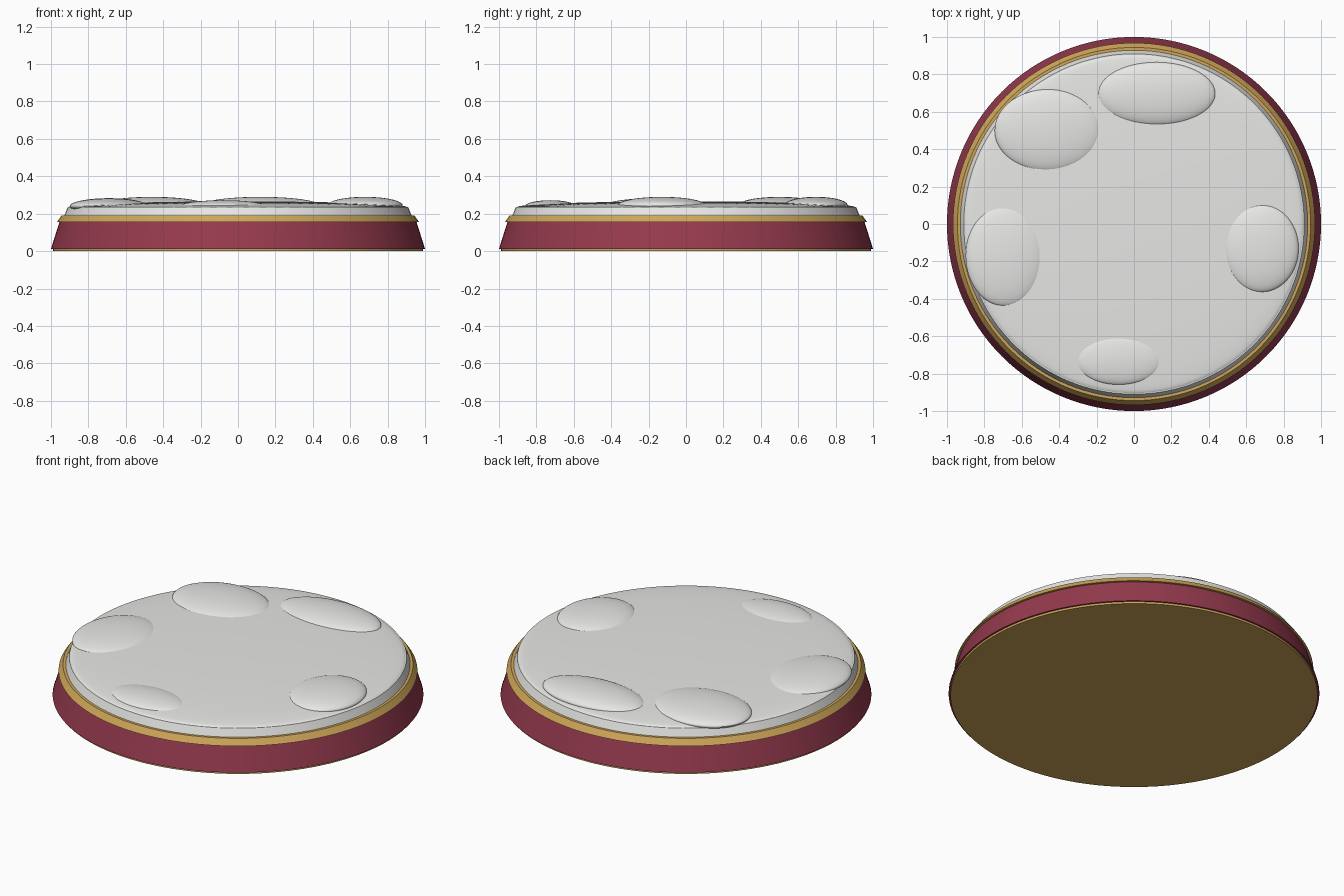
import bpy
import math

cube = bpy.data.objects.get("Cube")
if cube:
    bpy.data.objects.remove(cube, do_unlink=True)


def material(name, rgb):
    mat = bpy.data.materials.new(name)
    mat.use_nodes = True
    mat.diffuse_color = (*rgb, 1)
    mat.node_tree.nodes["Principled BSDF"].inputs["Base Color"].default_value = (*rgb, 1)
    return mat


red = material("deep red", (0.30, 0.042, 0.075))
gold = material("gold", (0.62, 0.38, 0.10))
snow = material("snow white", (0.80, 0.80, 0.78))


def finish(name, mat):
    obj = bpy.context.object
    obj.name = name
    obj.data.materials.append(mat)
    bpy.ops.object.shade_smooth_by_angle(angle=math.radians(30))
    return obj


def tapered_disc(name, mat, bottom_r, top_r, bottom_z, top_z):
    bpy.ops.mesh.primitive_cone_add(
        vertices=128, radius1=bottom_r, radius2=top_r, depth=top_z - bottom_z,
        location=(0, 0, (bottom_z + top_z) / 2))
    return finish(name, mat)


def mound(name, x, y, z, rx, ry, rz):
    bpy.ops.mesh.primitive_uv_sphere_add(
        segments=64, ring_count=32, radius=1, location=(x, y, z))
    bpy.context.object.scale = (rx, ry, rz)
    bpy.ops.object.transform_apply(location=False, rotation=False, scale=True)
    return finish(name, snow)


# Stacked plinth
tapered_disc("bottom_plate", gold, 0.99, 0.99, 0, 0.02)
tapered_disc("plinth_body", red, 1.0, 0.95, 0.012, 0.17)
tapered_disc("gold_band", gold, 0.968, 0.944, 0.155, 0.19)
tapered_disc("snow_layer", snow, 0.937, 0.91, 0.17, 0.235)

# Gently domed snow surface
mound("snow_cap", 0, 0, 0.235, 0.905, 0.905, 0.031)

# Low snow drifts around the edge
drifts = {
    "back_right_drift": (-0.46, 0.50, 0.245, 0.285, 0.22, 0.045),
    "back_drift": (0.12, 0.695, 0.245, 0.315, 0.17, 0.045),
    "right_drift": (-0.69, -0.17, 0.24, 0.21, 0.27, 0.043),
    "left_drift": (0.68, -0.13, 0.245, 0.20, 0.235, 0.045),
    "front_drift": (-0.08, -0.725, 0.24, 0.23, 0.135, 0.032),
}
for name, shape in drifts.items():
    mound(name, *shape)
